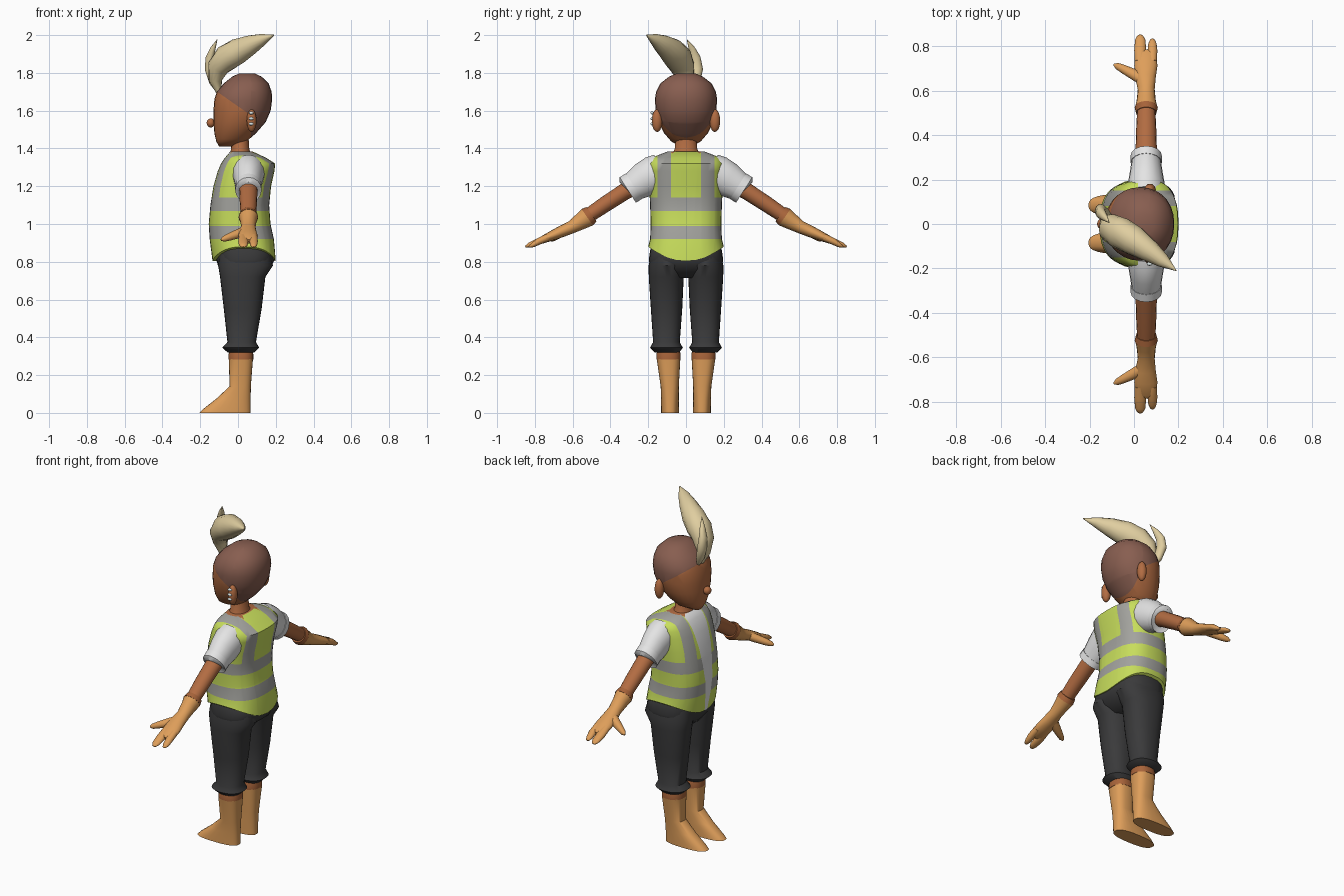
import bpy, bmesh, math
from mathutils import Vector


def material(name, r, g, b):
    m = bpy.data.materials.new(name)
    lin = lambda c: (c / 255 / 12.92) if c < 11 else ((c / 255 + 0.055) / 1.055) ** 2.4
    m.diffuse_color = (lin(r), lin(g), lin(b), 1)
    return m


SKIN = material("skin brown", 178, 108, 66)
SCALP = material("shaved scalp", 136, 94, 80)
HAIR = material("blond hair", 224, 206, 160)
LIME = material("vest lime", 200, 222, 92)
GREY = material("reflective grey", 163, 163, 158)
WHITE = material("shirt white", 228, 228, 228)
DARK = material("trouser charcoal", 58, 58, 59)
TAN = material("leather tan", 222, 158, 90)
TRIM = material("leather trim", 168, 100, 58)
SILVER = material("earring silver", 215, 225, 225)


def skin_rings(name, rings, mats, planes=(), rule=None, angle=45):
    """Bridge rings of points, cap the ends, cut along planes and colour by rule."""
    bm = bmesh.new()
    vs = [[bm.verts.new(p) for p in ring] for ring in rings]
    n = len(vs[0])
    for a, b in zip(vs, vs[1:]):
        for i in range(n):
            j = (i + 1) % n
            bm.faces.new((a[i], a[j], b[j], b[i]))
    bm.faces.new(vs[0])
    bm.faces.new(vs[-1])
    for co, no in planes:
        geom = bm.verts[:] + bm.edges[:] + bm.faces[:]
        bmesh.ops.bisect_plane(bm, geom=geom, plane_co=co, plane_no=no, dist=1e-5)
    bmesh.ops.recalc_face_normals(bm, faces=bm.faces[:])
    if rule:
        for f in bm.faces:
            f.material_index = rule(f.calc_center_median())
    return finish(name, bm, mats, angle)


def finish(name, bm, mats, angle=45):
    me = bpy.data.meshes.new(name)
    bm.to_mesh(me)
    bm.free()
    ob = bpy.data.objects.new(name, me)
    bpy.context.collection.objects.link(ob)
    for m in mats:
        me.materials.append(m)
    bpy.ops.object.select_all(action='DESELECT')
    ob.select_set(True)
    bpy.context.view_layer.objects.active = ob
    bpy.ops.object.shade_smooth_by_angle(angle=math.radians(angle))
    return ob


def oval(z, x0, x1, y0, y1, p=2.3, n=28):
    """Horizontal superellipse ring between x0..x1 and y0..y1."""
    pts = []
    for i in range(n):
        a = 2 * math.pi * i / n
        c, s = math.cos(a), math.sin(a)
        c = math.copysign(abs(c) ** (2 / p), c)
        s = math.copysign(abs(s) ** (2 / p), s)
        pts.append(Vector(((x0 + x1) / 2 + (x1 - x0) / 2 * c,
                           (y0 + y1) / 2 + (y1 - y0) / 2 * s, z)))
    return pts


def tube(name, path, mats, n=16):
    """Tube through (x, y, z, radius across x, other radius)."""
    pts = [Vector(p[:3]) for p in path]
    rings = []
    for k, p in enumerate(path):
        t = (pts[min(k + 1, len(pts) - 1)] - pts[max(k - 1, 0)]).normalized()
        u = Vector((1, 0, 0))
        u = (u - t * u.dot(t)).normalized()
        v = t.cross(u)
        rings.append([pts[k] + u * p[3] * math.cos(2 * math.pi * i / n)
                      + v * p[4] * math.sin(2 * math.pi * i / n) for i in range(n)])
    return skin_rings(name, rings, mats)


def ball(name, loc, scale, mat):
    bm = bmesh.new()
    bmesh.ops.create_uvsphere(bm, u_segments=16, v_segments=10, radius=1)
    for v in bm.verts:
        v.co = Vector((v.co[k] * scale[k] + loc[k] for k in range(3)))
    return finish(name, bm, [mat])


# Head with shaved scalp
head = [(1.41, -.10, -.02, .03), (1.437, -.115, .045, .078), (1.48, -.125, .095, .115),
        (1.54, -.13, .147, .145), (1.60, -.13, .173, .16), (1.66, -.125, .181, .165),
        (1.70, -.112, .178, .158), (1.745, -.075, .162, .135), (1.78, -.03, .125, .09),
        (1.797, .005, .09, .05)]


def hairline(c):
    return int(c.z > 1.70 - 0.7 * (c.x + 0.11) and c.z > 1.575 or (c.x > .07 and c.z > 1.45))


skin_rings("head", [oval(z, a, b, -w, w, 2.15) for z, a, b, w in head], [SKIN, SCALP],
           [((-.11, 0, 1.70), (.7, 0, 1)), ((.07, 0, 1.5), (1, 0, 0)), ((0, 0, 1.45), (0, 0, 1)),
            ((0, 0, 1.575), (0, 0, 1))], hairline, 60)
ball("nose", (-.144, 0, 1.535), (.022, .024, .024), SKIN)
skin_rings("neck", [oval(z, a, b, -w, w, 2) for z, a, b, w in
                    [(1.36, -.05, .075, .08), (1.395, -.036, .06, .06), (1.47, -.035, .055, .053)]], [SKIN])
for s in (-1, 1):
    ball("ear", (.072, s * .153, 1.547), (.026, .028, .06), SKIN)
for z in (1.588, 1.558, 1.53):
    ball("earring", (.07, -.179, z), (.013, .009, .008), SILVER)

# Hair tufts
tube("large_hair_tuft", [(-.10, .0, 1.69, .012, .02), (-.12, .0, 1.76, .035, .042),
                         (-.105, -.018, 1.83, .058, .065), (-.06, -.042, 1.88, .07, .075),
                         (.0, -.075, 1.915, .066, .07), (.07, -.122, 1.95, .05, .052),
                         (.13, -.165, 1.977, .032, .03), (.19, -.21, 2.0, .002, .002)], [HAIR])
tube("small_hair_tuft", [(-.10, .025, 1.69, .008, .01), (-.13, .048, 1.75, .022, .026),
                         (-.15, .058, 1.82, .026, .032), (-.15, .05, 1.88, .022, .027),
                         (-.132, .03, 1.93, .014, .017), (-.11, .005, 1.977, .001, .001)], [HAIR])

# Vest with reflective bands, shoulder straps and open front showing the shirt
torso = [(.86, -.135, .2, .2), (.92, -.15, .19, .19), (1.0, -.155, .172, .187), (1.1, -.146, .165, .19),
         (1.2, -.13, .175, .195), (1.28, -.107, .193, .2), (1.32, -.09, .197, .2),
         (1.35, -.07, .15, .185), (1.385, -.04, .075, .095)]
rings = [oval(z, a, b, -w, w, 2.6, 36) for z, a, b, w in torso]
for v in rings[0]:  # curved hem, lower at front and back
    v.z = .88 - .075 * max(0, 1 - (v.y / .2) ** 2)


def opening(c):
    return abs(c.y) - .012 - (c.z - .8) * .11


def vest_rule(c):
    if c.z > 1.38:
        return 3
    if c.x < 0 and opening(c) < 0:
        return 2
    if .92 < c.z < .99 or 1.07 < c.z < 1.14:
        return 1
    return int(c.z > 1.14 and .08 < abs(c.y) < .15)


cuts = [((0, 0, z), (0, 0, 1)) for z in (.92, .99, 1.07, 1.14)]
cuts += [((0, y, 1), (0, 1, 0)) for y in (-.15, -.08, .08, .15)]
cuts += [((0, s * .012, .8), (0, s, -.11)) for s in (-1, 1)]
skin_rings("vest", rings, [LIME, GREY, WHITE, SKIN], cuts, vest_rule, 60)

# Trouser seat
skin_rings("trouser_seat", [oval(z, a, b, -w, w, 2.6) for z, a, b, w in
                            [(.715, -.07, .11, .09), (.76, -.10, .165, .188), (.81, -.115, .195, .197),
                             (.86, -.12, .19, .19), (.92, -.11, .15, .17)]], [DARK], angle=60)

for s in (-1, 1):
    def pair(name, spec, mats, p=2.3, angle=45):
        skin_rings(name, [oval(z, a, b, s * c, s * d, p) for z, a, b, c, d in spec], mats, angle=angle)

    # Trouser leg with rolled cuff
    pair("trouser_leg", [(.32, -.055, .085, .035, .165), (.345, -.083, .112, .017, .19),
                         (.375, -.056, .095, .033, .174), (.55, -.075, .125, .02, .186),
                         (.72, -.095, .145, .012, .197), (.78, -.105, .185, .005, .198),
                         (.85, -.10, .17, .01, .18)], [DARK])
    # Boot with wedge foot
    pair("boot", [(0, -.205, .067, .036, .133), (.02, -.185, .067, .036, .133), (.075, -.115, .067, .038, .132),
                  (.14, -.045, .068, .038, .134), (.285, -.048, .079, .03, .155)], [TAN], 2.6, 35)
    pair("boot_trim", [(.282, -.05, .081, .028, .157), (.31, -.05, .081, .028, .157),
                       (.335, -.045, .076, .035, .15)], [TRIM])

    def limb(name, spec, mats):
        tube(name, [(x, s * y, z, a, b) for x, y, z, a, b in spec], mats)

    # Shirt sleeve with folded cuff
    limb("sleeve", [(.055, .13, 1.28, .085, .095), (.055, .17, 1.262, .085, .1), (.055, .225, 1.232, .075, .093),
                    (.055, .283, 1.195, .066, .076)], [WHITE])
    limb("sleeve_cuff", [(.055, .276, 1.2, .070, .08), (.055, .308, 1.18, .07, .08),
                         (.055, .309, 1.179, .056, .06)], [WHITE])
    limb("arm", [(.055, .25, 1.217, .05, .05), (.055, .33, 1.168, .048, .044), (.055, .43, 1.103, .045, .042),
                 (.055, .53, 1.035, .04, .038)], [SKIN])
    # Glove: cuff, palm, fingers, thumb
    limb("glove_trim", [(.055, .50, 1.052, .046, .046), (.055, .523, 1.036, .052, .053)], [TRIM])
    limb("glove", [(.055, .521, 1.037, .051, .052), (.055, .555, 1.015, .043, .045), (.055, .605, .984, .038, .034),
                   (.052, .66, .96, .046, .031), (.053, .71, .938, .052, .026), (.054, .765, .914, .048, .019),
                   (.054, .78, .908, .035, .01)], [TAN])
    for x, y, r in ((.028, .85, .027), (.083, .832, .022)):
        limb("finger", [(x, .73, .93, r * .9, .02), (x, .78, .908, r, .018), (x, y - .022, .889, r * .85, .013),
                        (x, y - .004, .881, r * .5, .007), (x, y, .879, r * .2, .003)], [TAN])
    limb("thumb", [(.05, .645, .967, .03, .024), (.005, .67, .95, .026, .024), (-.045, .695, .932, .02, .02),
                   (-.075, .71, .921, .015, .015), (-.09, .717, .916, .005, .005)], [TAN])
